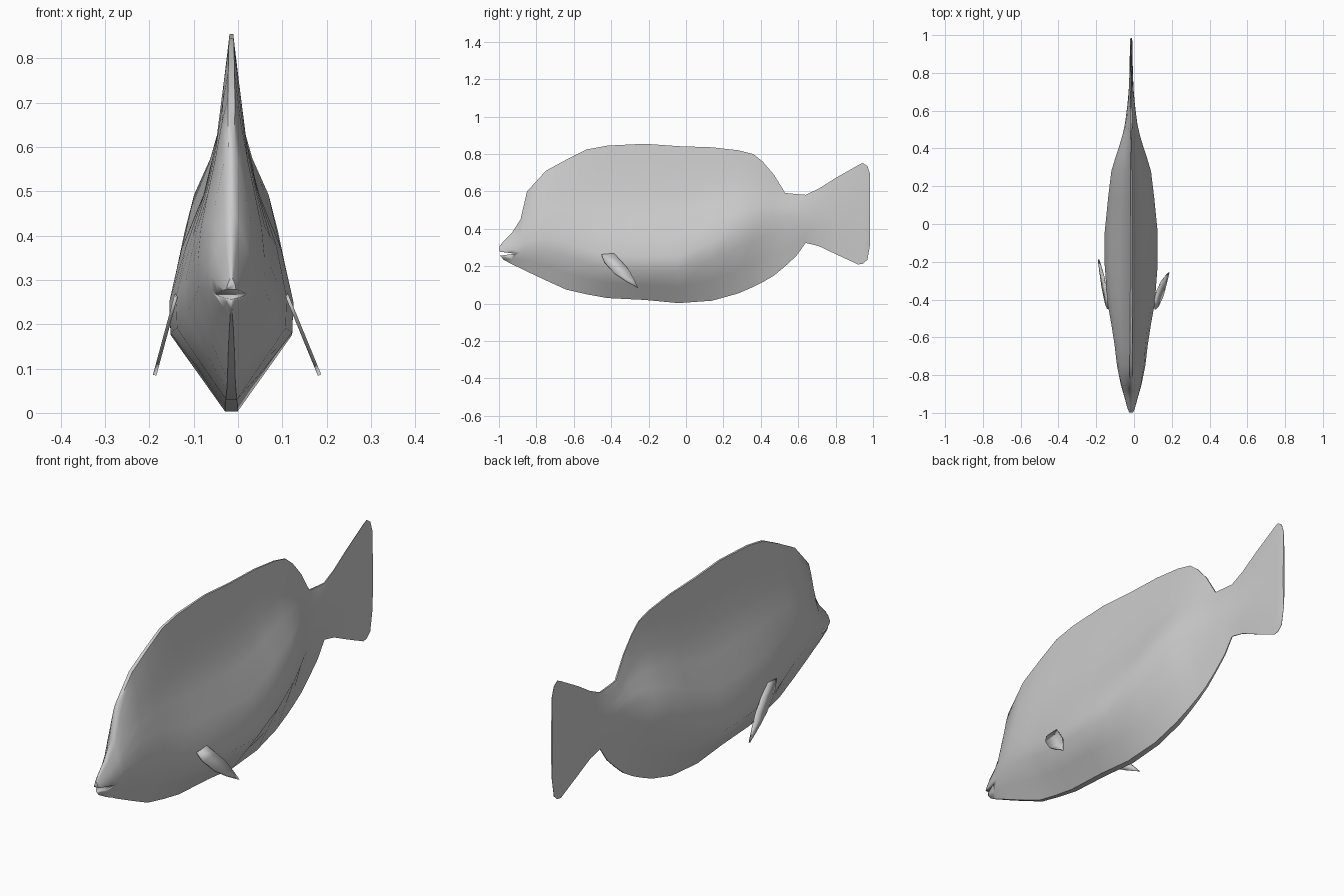
import bpy, bmesh
from mathutils import Vector

if "Cube" in bpy.data.objects:
    bpy.data.objects.remove(bpy.data.objects["Cube"])

CX = -0.015  # body centre line

grey = bpy.data.materials.new("fish_grey")
grey.diffuse_color = (0.6, 0.6, 0.6, 1)
grey.use_nodes = True
grey.node_tree.nodes["Principled BSDF"].inputs["Base Color"].default_value = grey.diffuse_color


def make_object(name, bm, angle=0.9):
    bmesh.ops.recalc_face_normals(bm, faces=bm.faces[:])
    mesh = bpy.data.meshes.new(name)
    bm.to_mesh(mesh)
    bm.free()
    mesh.materials.append(grey)
    obj = bpy.data.objects.new(name, mesh)
    bpy.context.collection.objects.link(obj)
    bpy.ops.object.select_all(action='DESELECT')
    obj.select_set(True)
    bpy.context.view_layer.objects.active = obj
    bpy.ops.object.shade_smooth_by_angle(angle=angle)
    return obj


# Body stations: y, bottom z, widest z, top z, half width, fullness of upper part
STATIONS = [
    (-0.998, 0.26, 0.28, 0.305, 0.010, 1), (-0.975, 0.235, 0.28, 0.335, 0.020, 1),
    (-0.93, 0.21, 0.29, 0.38, 0.032, 1), (-0.885, 0.19, 0.31, 0.45, 0.045, 1),
    (-0.85, 0.172, 0.33, 0.60, 0.055, .9), (-0.75, 0.125, 0.35, 0.71, 0.075, .7),
    (-0.64, 0.075, 0.33, 0.77, 0.088, .45), (-0.53, 0.05, 0.29, 0.825, 0.105, .25),
    (-0.42, 0.03, 0.26, 0.845, 0.125, .1), (-0.22, 0.02, 0.25, 0.855, 0.14, 0),
    (-0.04, 0.003, 0.25, 0.842, 0.14, 0), (0.14, 0.016, 0.33, 0.836, 0.122, 0),
    (0.28, 0.055, 0.41, 0.82, 0.105, 0), (0.36, 0.09, 0.44, 0.80, 0.081, 0),
    (0.41, 0.115, 0.46, 0.76, 0.064, 0), (0.47, 0.15, 0.47, 0.69, 0.046, .2),
    (0.53, 0.20, 0.465, 0.592, 0.033, .7), (0.59, 0.255, 0.46, 0.586, 0.025, 1),
    (0.64, 0.325, 0.45, 0.582, 0.019, 1), (0.71, 0.308, 0.46, 0.615, 0.013, 1),
    (0.80, 0.265, 0.46, 0.672, 0.009, 1), (0.92, 0.21, 0.46, 0.74, 0.007, 1),
    (0.945, 0.213, 0.46, 0.752, 0.006, 1), (0.97, 0.235, 0.46, 0.735, 0.006, 1),
    (0.985, 0.32, 0.46, 0.69, 0.004, 1),
]
LOWER = [(0, .1), (.35, .54), (.7, .98), (1, 1)]
UPPER = [(.2, .8, .95), (.4, .45, .82), (.6, .23, .62), (.85, .1, .36), (1, .03, .14)]


def section(bot, mid, top, half, full):
    side = [(w * half, bot + t * (mid - bot)) for t, w in LOWER]
    side += [((a + (b - a) * full) * half, mid + t * (top - mid)) for t, a, b in UPPER]
    return side + [(-x, z) for x, z in reversed(side)]


# Body with dorsal fin and tail, lofted through the stations
bm = bmesh.new()
rings = [[bm.verts.new((CX + x, st[0], z)) for x, z in section(*st[1:])] for st in STATIONS]
for a, b in zip(rings, rings[1:]):
    n = len(a)
    for i in range(n):
        bm.faces.new((a[i], a[(i + 1) % n], b[(i + 1) % n], b[i]))
bm.faces.new(rings[0])
bm.faces.new(rings[-1])
body = make_object("fish_body", bm)

# Mouth slit cut from the snout
bm = bmesh.new()
wedge = [(-1.03, 0.283), (-0.915, 0.267), (-1.03, 0.252)]
caps = [[bm.verts.new((x, y, z)) for y, z in wedge] for x in (-0.2, 0.2)]
for i in range(3):
    j = (i + 1) % 3
    bm.faces.new((caps[0][i], caps[0][j], caps[1][j], caps[1][i]))
for c in caps:
    bm.faces.new(c)
cutter = make_object("mouth_cutter", bm)
cutter.hide_render = True
bpy.context.view_layer.objects.active = body
cut = body.modifiers.new("mouth", 'BOOLEAN')
cut.operation = 'DIFFERENCE'
cut.object = cutter
cut.solver = 'EXACT'
# run the mouth cut before the smoothing
bpy.ops.object.modifier_move_to_index(modifier=cut.name, index=0)
bpy.ops.object.modifier_apply(modifier=cut.name)
bpy.data.objects.remove(cutter)

# Pectoral fins: thin blades (y, z), leaning outward as they go down
FRONT_EDGE = [(-0.452, 0.262), (-0.435, 0.22), (-0.38, 0.16), (-0.32, 0.12)]
BACK_EDGE = [(-0.385, 0.268), (-0.345, 0.225), (-0.305, 0.18), (-0.278, 0.13)]
TIP = (-0.257, 0.085)


def pectoral_fin(name, side, root, tip, stretch):
    def point(p):
        t = (0.27 - p[1]) / 0.185
        return Vector((side * (root + (tip - root) * t), p[0] + stretch * t, p[1]))
    bm = bmesh.new()
    front = [bm.verts.new(point(p)) for p in FRONT_EDGE]
    back = [bm.verts.new(point(p)) for p in BACK_EDGE]
    for i in range(3):
        bm.faces.new((front[i], front[i + 1], back[i + 1], back[i]))
    bm.faces.new((front[3], bm.verts.new(point(TIP)), back[3]))
    fin = make_object(name, bm)
    thick = fin.modifiers.new("thickness", 'SOLIDIFY')
    thick.thickness = 0.008
    thick.offset = 0


pectoral_fin("right_pectoral_fin", 1, 0.108, 0.184, 0)
pectoral_fin("left_pectoral_fin", -1, 0.138, 0.188, 0.07)
